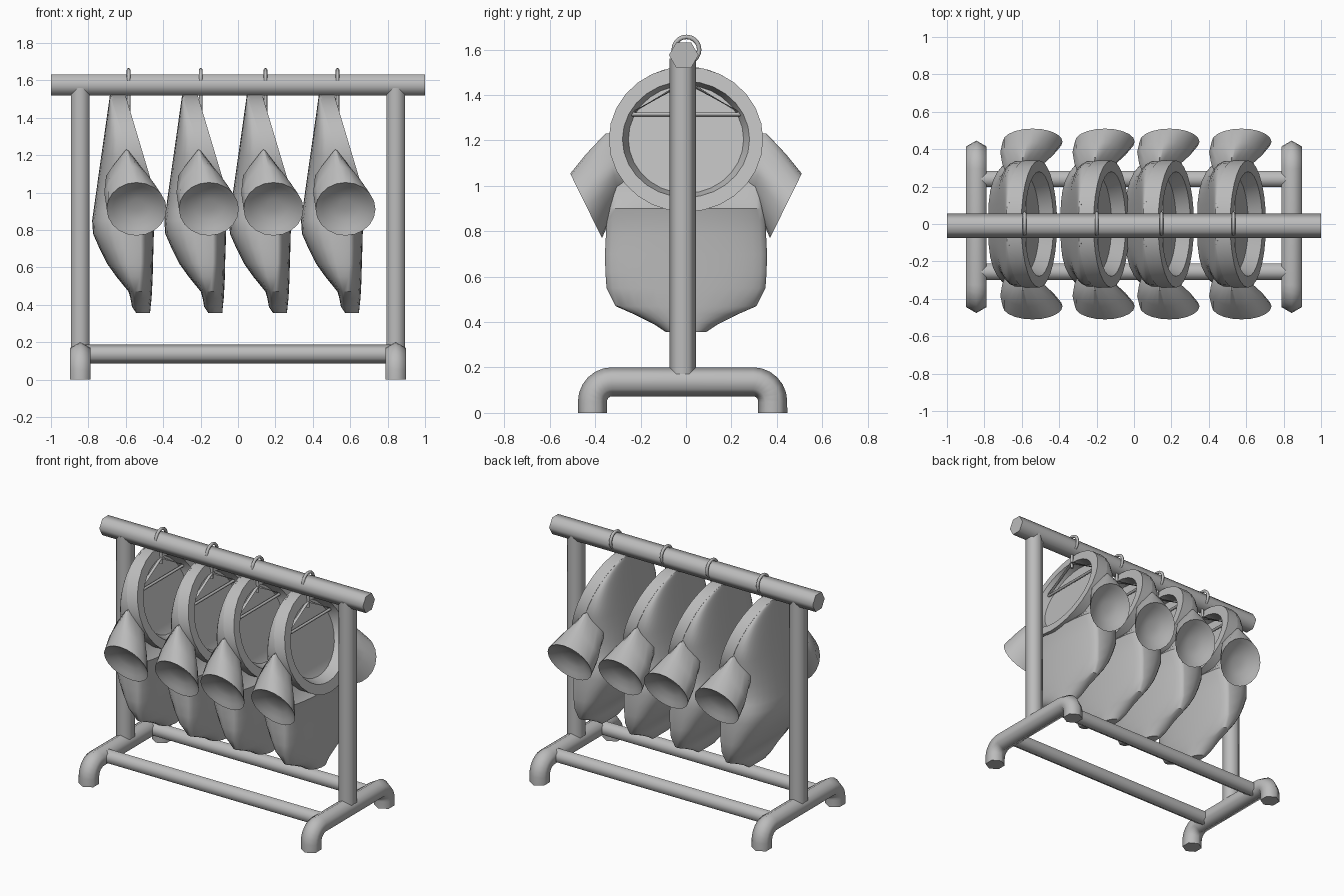
import bpy, math
from mathutils import Vector

cube = bpy.data.objects.get("Cube")
if cube:
    bpy.data.objects.remove(cube)

grey = bpy.data.materials.new("plain_grey")
grey.use_nodes = True
grey.diffuse_color = (0.5, 0.5, 0.5, 1)
grey.node_tree.nodes["Principled BSDF"].inputs["Base Color"].default_value = (0.5, 0.5, 0.5, 1)

X, Y, Z = Vector((1, 0, 0)), Vector((0, 1, 0)), Vector((0, 0, 1))


def loft(name, rings, closed=False, angle=35):
    """Skin a list of equal rings; cap both ends unless closed."""
    n, m = len(rings[0]), len(rings)
    faces = [(i * n + j, i * n + (j + 1) % n,
              (i + 1) % m * n + (j + 1) % n, (i + 1) % m * n + j)
             for i in range(m if closed else m - 1) for j in range(n)]
    if not closed:
        faces += [tuple(range(n))[::-1], tuple(range((m - 1) * n, m * n))]
    mesh = bpy.data.meshes.new(name)
    mesh.from_pydata([tuple(p) for r in rings for p in r], [], faces)
    mesh.materials.append(grey)
    ob = bpy.data.objects.new(name, mesh)
    bpy.context.collection.objects.link(ob)
    bpy.ops.object.select_all(action='DESELECT')
    ob.select_set(True)
    bpy.context.view_layer.objects.active = ob
    bpy.ops.object.mode_set(mode='EDIT')
    bpy.ops.mesh.select_all(action='SELECT')
    bpy.ops.mesh.normals_make_consistent(inside=False)
    bpy.ops.object.mode_set(mode='OBJECT')
    bpy.ops.object.shade_smooth_by_angle(angle=math.radians(angle))
    return ob


def tube(name, path, r, ref, sides=6, closed=False):
    """Sweep a polygon along a path; its flats face the ref axis."""
    pts = [Vector(p) for p in path]
    rings = []
    for i, p in enumerate(pts):
        a = pts[i - 1] if i or closed else p
        b = pts[(i + 1) % len(pts)] if closed or i < len(pts) - 1 else p
        side = (b - a).normalized().cross(ref)
        rings.append([p + r * (side * math.cos(k * math.tau / sides)
                               + ref * math.sin(k * math.tau / sides)) for k in range(sides)])
    return loft(name, rings, closed, 64)


# Rack frame
tube("top_bar", [(-1, -0.01, 1.576), (1, -0.01, 1.576)], 0.065, Z)
for y, side in ((-0.255, "front"), (0.24, "back")):
    tube(side + "_rail", [(-0.82, y, 0.137), (0.82, y, 0.137)], 0.05, Y)
for x, side in ((-0.843, "right"), (0.843, "left")):
    tube(side + "_post", [(x, -0.015, 0.15), (x, -0.015, 1.56)], 0.058, X)
    bend = [math.radians(a) for a in range(0, 91, 15)]
    foot = [(0.397, 0)] + [(0.31 + 0.087 * math.cos(a), 0.05 + 0.087 * math.sin(a)) for a in bend]
    path = [(x, y - 0.015, z) for y, z in foot] + [(x, -y - 0.015, z) for y, z in foot[::-1]]
    tube(side + "_foot", path, 0.064, X)


# Shirt shape rules
NECK_Z = 1.205


def neck_x(z):
    return -0.6 + 0.3 * (1.515 - z)


def back_x(z):
    return -0.685 - 0.142 * (1.52 - z)


def section(z, w, back, mid, front, n=32):
    """Shirt slice: full boxy back, shallow rounded front."""
    ring = []
    for k in range(n):
        c, s = math.cos(k * math.tau / n), math.sin(k * math.tau / n)
        d, px, py = (front - mid, 1, 1) if c > 0 else (mid - back, 0.55, 0.7)
        ring.append((mid + d * math.copysign(abs(c) ** px, c),
                     w * math.copysign(abs(s) ** py, s), z))
    return ring


def neck_ring(w, h, dx, n=28):
    ring = []
    for k in range(n):
        a = k * math.tau / n
        z = NECK_Z + h * math.sin(a)
        ring.append((neck_x(z) + dx, w * math.cos(a), z))
    return ring


# Body: hem and belly by slices, chest up to the neck by rule
hem = [(0.357, 0.09, -0.545, -0.54, -0.47), (0.39, 0.14, -0.567, -0.54, -0.467),
       (0.435, 0.23, -0.575, -0.53, -0.462), (0.47, 0.31, -0.585, -0.53, -0.46),
       (0.55, 0.35, -0.65, -0.525, -0.456), (0.62, 0.355, -0.7, -0.52, -0.455),
       (0.70, 0.357, -0.74, -0.52, -0.452), (0.78, 0.353, -0.775, -0.52, -0.45),
       (0.85, 0.35, -0.78, -0.51, -0.445), (0.90, 0.335, -0.773, -0.49, -0.435)]
slices = [section(*s) for s in hem]
WALL = -0.07
for z in (0.96, 1.03, 1.12, 1.2, 1.28, 1.35, 1.41, 1.455, 1.49, 1.51, 1.521):
    w = 0.338 * math.sqrt(1 - ((z - NECK_Z) / 0.32) ** 2) if z > 1.1 else 0.322
    front = neck_x(z) + WALL
    slices.append(section(z, w, back_x(z), front, front))
parts = [loft("shirt_body", slices)]

# Collar: a deep band around the neck opening
parts.append(loft("shirt_collar", [neck_ring(0.34, 0.32, 0), neck_ring(0.34, 0.32, WALL - 0.01),
                                   neck_ring(0.25, 0.235, WALL - 0.01),
                                   neck_ring(0.28, 0.256, 0)], True))

# Sleeves: pointed at the shoulder, flaring to a dished cuff
# each row: centre x, y, z, half width, half height in y and z, pinch of the top
sleeve = [(-0.60, 0.27, 1.10, 0.085, 0.03, 0.13, 0.9),
          (-0.595, 0.325, 1.09, 0.11, 0.03, 0.14, 0.75),
          (-0.57, 0.385, 1.0, 0.145, 0.055, 0.14, 0.3),
          (-0.542, 0.44, 0.912, 0.16, 0.07, 0.142, 0),
          (-0.542, 0.425, 0.92, 0.128, 0.057, 0.114, 0),
          (-0.542, 0.405, 0.93, 0.085, 0.038, 0.076, 0),
          (-0.542, 0.397, 0.934, 0.035, 0.016, 0.032, 0)]
for s, side in ((-1, "front"), (1, "back")):
    rings = []
    for cx, cy, cz, rx, ty, tz, pinch in sleeve:
        ring = []
        for k in range(20):
            c, d = math.cos(k * math.tau / 20), math.sin(k * math.tau / 20)
            ring.append((cx + rx * c * (1 - pinch * max(0, d)), s * (cy + ty * d), cz + tz * d))
        rings.append(ring)
    parts.append(loft(side + "_sleeve", rings, angle=45))

# Hanger: hook over the bar, stem, and triangle of wire
HX = -0.585
hook = [(HX, 0.002 + 0.056 * math.cos(k * math.tau / 20), 1.6 + 0.056 * math.sin(k * math.tau / 20))
        for k in range(20)]
parts.append(tube("hanger_hook", hook, 0.01, X, 8, True))
parts.append(tube("hanger_stem", [(HX, 0, 1.55), (HX, 0, 1.42)], 0.01, X, 8))
parts.append(tube("hanger_wire", [(HX, 0, 1.46), (HX, -0.25, 1.315), (HX, 0.25, 1.315)],
                  0.01, X, 8, True))

# Repeat the shirt along the bar
for i, dx in enumerate((0.386, 0.732, 1.117)):
    for ob in parts:
        copy = ob.copy()
        copy.name = f"{ob.name}_{i + 2}"
        copy.location.x = dx
        bpy.context.collection.objects.link(copy)
